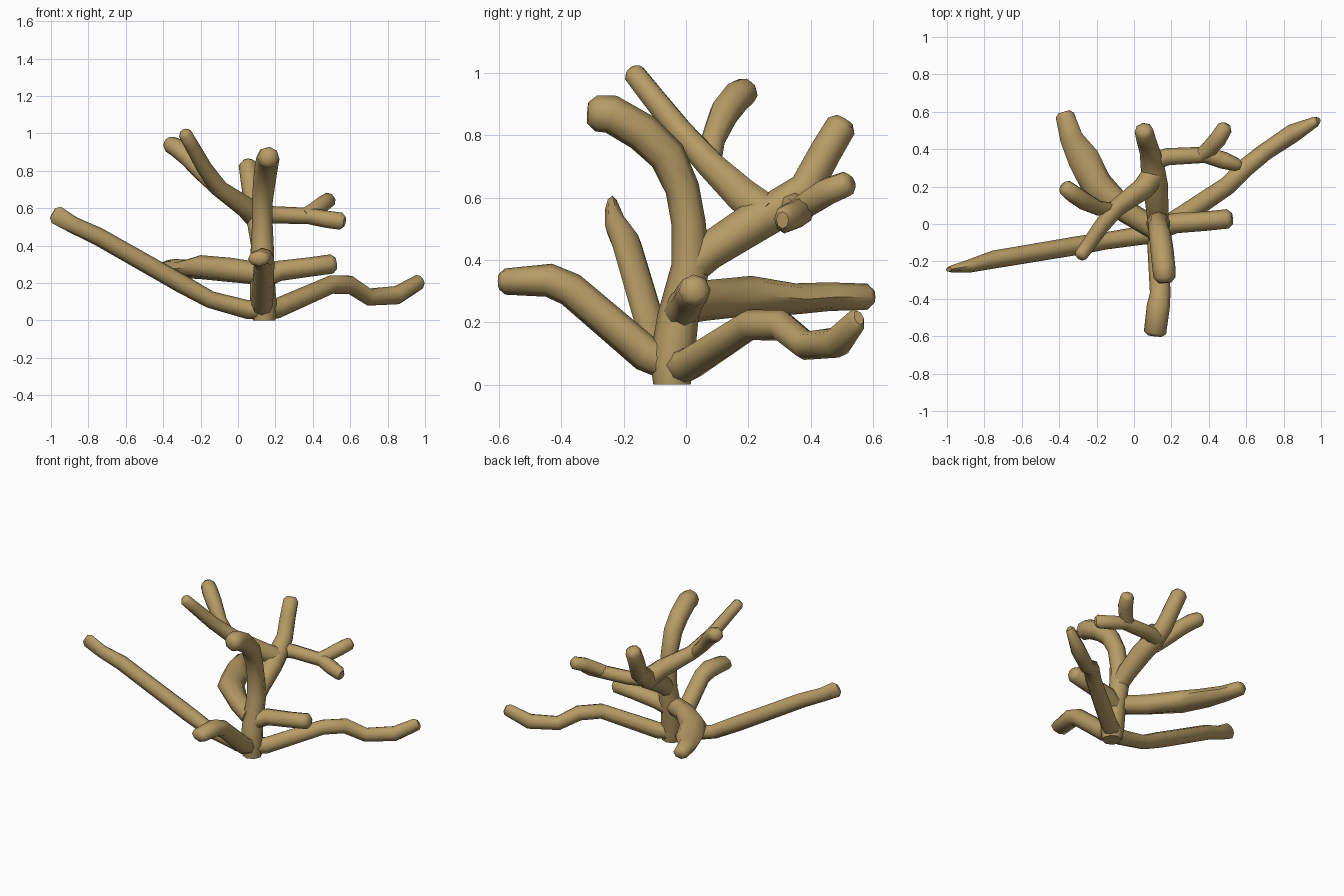
import bpy, bmesh
from math import cos, sin, tau
from mathutils import Vector

SIDES = 8
bark = bpy.data.materials.new("bark")
bark.diffuse_color = (0.47, 0.33, 0.13, 1)


def limb(name, pts, ref=(0, 0, 1), flat_start=False):
    """Eight-sided tube through (x, y, z, radius[, width]) points with a rounded tip."""
    co = [Vector(p[:3]) for p in pts]
    rad = [(p[4] if len(p) > 4 else p[3], p[3]) for p in pts]
    # rounded tip: full ring slightly before the end, smaller ring at the end
    d = (co[-1] - co[-2]).normalized()
    w, h = rad[-1]
    co.insert(-1, co[-1] - d * h * 0.45)
    rad.append((w * 0.6, h * 0.6))
    bm = bmesh.new()
    rings, side = [], None
    for i, c in enumerate(co):
        a = (c - co[i - 1]).normalized() if i else Vector()
        b = (co[i + 1] - c).normalized() if i < len(co) - 1 else Vector()
        t = (a + b).normalized()
        if flat_start and i == 0:
            t = Vector((0, 0, 1))
        side = t.cross(Vector(ref)) if side is None else side - t * side.dot(t)
        side.normalize()
        up = side.cross(t)
        w, h = rad[i]
        rings.append([bm.verts.new(c + side * w * cos(tau * k / SIDES) + up * h * sin(tau * k / SIDES))
                      for k in range(SIDES)])
    for r0, r1 in zip(rings, rings[1:]):
        for k in range(SIDES):
            n = (k + 1) % SIDES
            bm.faces.new((r0[k], r0[n], r1[n], r1[k]))
    bm.faces.new(rings[0])
    bm.faces.new(rings[-1])
    bmesh.ops.recalc_face_normals(bm, faces=bm.faces)
    me = bpy.data.meshes.new(name)
    bm.to_mesh(me)
    bm.free()
    me.materials.append(bark)
    ob = bpy.data.objects.new(name, me)
    bpy.context.collection.objects.link(ob)
    ob.select_set(True)
    bpy.context.view_layer.objects.active = ob


# Trunk, curving up and bending over to the front
limb("trunk", [(0.14, -0.045, 0, 0.06), (0.135, -0.045, 0.08, 0.072), (0.13, -0.025, 0.22, 0.066),
               (0.13, 0.015, 0.38, 0.062), (0.13, 0.008, 0.52, 0.055), (0.13, -0.012, 0.63, 0.055),
               (0.14, -0.06, 0.735, 0.06), (0.15, -0.14, 0.81, 0.062), (0.16, -0.24, 0.868, 0.062),
               (0.165, -0.315, 0.872, 0.058)], ref=(0, 1, 0), flat_start=True)

# Three low limbs spreading from the base
limb("low_left_limb", [(0.13, -0.05, 0.06, 0.055), (0.05, -0.06, 0.058, 0.05), (-0.15, -0.09, 0.112, 0.046),
                       (-0.3, -0.115, 0.195, 0.05), (-0.75, -0.19, 0.45, 0.048),
                       (-0.88, -0.225, 0.51, 0.045, 0.035), (-0.99, -0.243, 0.575, 0.05, 0.02)])
limb("low_right_limb", [(0.13, -0.04, 0.06, 0.055), (0.21, 0.01, 0.065, 0.055), (0.5, 0.205, 0.192, 0.05),
                        (0.6, 0.305, 0.19, 0.05), (0.7, 0.385, 0.125, 0.047),
                        (0.85, 0.485, 0.135, 0.05), (0.985, 0.555, 0.215, 0.042, 0.028)])
limb("low_front_limb", [(0.13, -0.03, 0.06, 0.058), (0.13, -0.13, 0.1, 0.058), (0.14, -0.37, 0.305, 0.055),
                        (0.13, -0.44, 0.335, 0.054, 0.062), (0.11, -0.6, 0.33, 0.042, 0.06)])

# Two side limbs at mid height
limb("side_right_limb", [(0.12, -0.03, 0.22, 0.058), (0.22, 0.005, 0.265, 0.055),
                         (0.38, 0.015, 0.285, 0.052), (0.525, 0.03, 0.305, 0.052)])
limb("side_back_left_limb", [(0.12, -0.03, 0.25, 0.06), (-0.04, 0.065, 0.27, 0.065, 0.062),
                             (-0.2, 0.21, 0.285, 0.064, 0.085), (-0.27, 0.35, 0.275, 0.05, 0.085),
                             (-0.335, 0.46, 0.282, 0.046, 0.062), (-0.375, 0.6, 0.282, 0.042, 0.05)])

# Rear fork of the trunk and its branches
limb("rear_limb", [(0.13, 0.0, 0.36, 0.055), (0.125, 0.07, 0.425, 0.06), (0.115, 0.21, 0.515, 0.066),
                   (0.1, 0.3, 0.565, 0.064), (0.085, 0.385, 0.63, 0.055),
                   (0.065, 0.45, 0.75, 0.052), (0.05, 0.51, 0.85, 0.05)])
limb("upper_left_branch", [(0.11, 0.27, 0.54, 0.065), (0.05, 0.19, 0.6, 0.06), (-0.1, 0.08, 0.705, 0.048),
                           (-0.18, -0.02, 0.815, 0.042), (-0.25, -0.12, 0.94, 0.038),
                           (-0.29, -0.175, 1.01, 0.036)])
limb("upper_left_twig", [(-0.1, 0.075, 0.69, 0.035), (-0.19, 0.085, 0.78, 0.04), (-0.27, 0.125, 0.875, 0.05),
                         (-0.33, 0.165, 0.925, 0.05), (-0.38, 0.205, 0.95, 0.045)])
limb("upper_right_branch", [(0.09, 0.33, 0.57, 0.05), (0.18, 0.36, 0.565, 0.046), (0.38, 0.37, 0.558, 0.044),
                            (0.48, 0.34, 0.54, 0.046), (0.57, 0.31, 0.528, 0.046, 0.035)])
limb("upper_right_twig", [(0.35, 0.36, 0.558, 0.04), (0.4, 0.4, 0.585, 0.044), (0.45, 0.455, 0.62, 0.046),
                          (0.495, 0.53, 0.65, 0.042)])

bpy.ops.object.shade_smooth_by_angle(angle=0.9)
